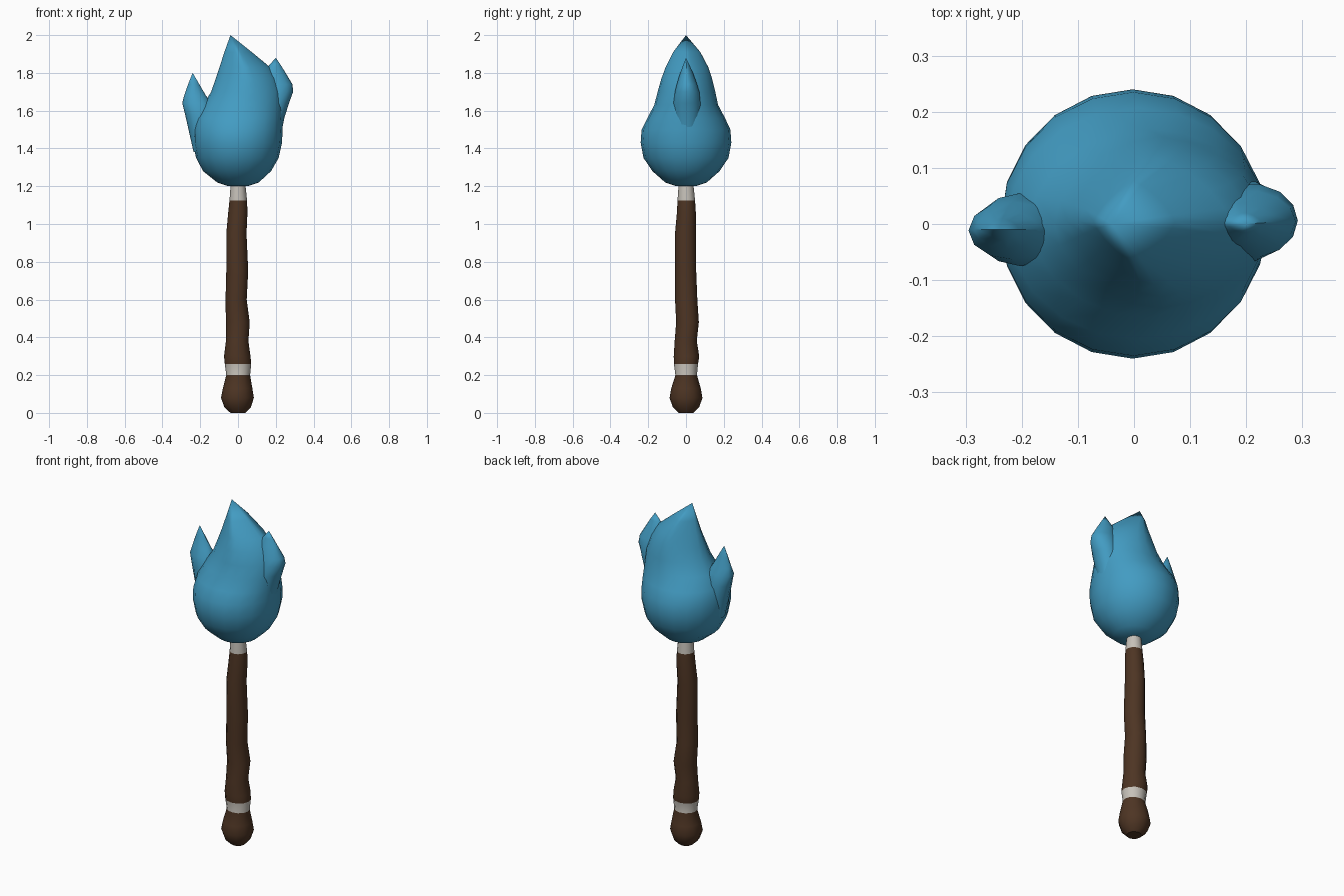
import bpy
import bmesh
import math

if "Cube" in bpy.data.objects:
    bpy.data.objects.remove(bpy.data.objects["Cube"], do_unlink=True)


def make_material(name, rgb):
    mat = bpy.data.materials.new(name)
    mat.use_nodes = True
    colour = (*rgb, 1.0)
    mat.diffuse_color = colour
    mat.node_tree.nodes["Principled BSDF"].inputs["Base Color"].default_value = colour
    return mat


flame_blue = make_material("flame blue", (0.055, 0.33, 0.54))
wood_brown = make_material("wood brown", (0.075, 0.035, 0.017))
wrap_cream = make_material("wrap cream", (0.56, 0.53, 0.48))


def power(value, exponent):
    return math.copysign(abs(value) ** exponent, value)


def loft(name, rings, sides, materials, tip=None, sharp=40):
    """Skin rings of (z, x min, x max, y min, y max, squareness); 2 is an oval, 1 a diamond."""
    bm = bmesh.new()
    loops = []
    for z, x0, x1, y0, y1, square in rings:
        loop = []
        for i in range(sides):
            a = math.tau * i / sides
            x = (x0 + x1) / 2 + (x1 - x0) / 2 * power(math.cos(a), 2 / square)
            y = (y0 + y1) / 2 + (y1 - y0) / 2 * power(math.sin(a), 2 / square)
            loop.append(bm.verts.new((x, y, z)))
        loops.append(loop)
    for low, high in zip(loops, loops[1:]):
        for i in range(sides):
            j = (i + 1) % sides
            bm.faces.new((low[i], low[j], high[j], high[i]))
    bm.faces.new(loops[0][::-1])
    if tip:
        point = bm.verts.new(tip)
        for i in range(sides):
            bm.faces.new((loops[-1][i], loops[-1][(i + 1) % sides], point))
    else:
        bm.faces.new(loops[-1])
    bmesh.ops.recalc_face_normals(bm, faces=bm.faces)
    mesh = bpy.data.meshes.new(name)
    bm.to_mesh(mesh)
    bm.free()
    for mat in materials:
        mesh.materials.append(mat)
    obj = bpy.data.objects.new(name, mesh)
    bpy.context.collection.objects.link(obj)
    bpy.ops.object.select_all(action="DESELECT")
    obj.select_set(True)
    bpy.context.view_layer.objects.active = obj
    bpy.ops.object.shade_smooth_by_angle(angle=math.radians(sharp))
    return obj


# Gnarled handle with a rounded pommel and two pale wraps
handle = loft("handle", [
    (0.0, -.04, .04, -.04, .04, 2),
    (.03, -.072, .068, -.07, .07, 2),
    (.08, -.09, .084, -.087, .087, 2),
    (.13, -.08, .076, -.078, .078, 2),
    (.20, -.062, .064, -.056, .058, 2),
    (.26, -.07, .07, -.064, .064, 2),
    (.30, -.074, .066, -.065, .07, 2),
    (.38, -.064, .055, -.06, .057, 2),
    (.48, -.064, .062, -.052, .068, 2),
    (.60, -.066, .046, -.058, .06, 2),
    (.75, -.062, .054, -.057, .054, 2),
    (.95, -.062, .045, -.058, .053, 2),
    (1.06, -.052, .05, -.048, .052, 2),
    (1.125, -.045, .048, -.045, .048, 2),
    (1.22, -.038, .038, -.038, .038, 2),
], 12, [wood_brown, wrap_cream])
for face in handle.data.polygons:
    z = face.center.z
    face.material_index = int(.20 < z < .26 or z > 1.125)

# Main flame: round bowl narrowing to a ridged peak
loft("flame_body", [
    (1.20, -.05, .05, -.05, .05, 2),
    (1.22, -.11, .11, -.11, .11, 2),
    (1.28, -.185, .175, -.178, .178, 2),
    (1.35, -.222, .215, -.225, .225, 2),
    (1.43, -.238, .233, -.24, .24, 2),
    (1.50, -.238, .236, -.235, .235, 2),
    (1.56, -.225, .238, -.205, .207, 2),
    (1.63, -.185, .24, -.168, .17, 1.9),
    (1.70, -.142, .235, -.15, .155, 1.75),
    (1.77, -.118, .21, -.13, .138, 1.6),
    (1.83, -.098, .17, -.108, .118, 1.45),
    (1.91, -.072, .073, -.068, .076, 1.3),
], 20, [flame_blue], (-.04, 0, 2.0), 50)

# Small side tongues
loft("right_tongue", [
    (1.38, -.235, -.14, -.06, .04, 2),
    (1.50, -.262, -.13, -.075, .055, 2),
    (1.58, -.28, -.125, -.075, .055, 2),
    (1.64, -.295, -.14, -.063, .04, 2),
    (1.68, -.285, -.17, -.045, .025, 1.8),
    (1.74, -.264, -.205, -.03, .01, 1.6),
], 12, [flame_blue], (-.24, -.01, 1.80), 50)

loft("left_tongue", [
    (1.46, .13, .225, -.05, .06, 2),
    (1.56, .13, .245, -.065, .075, 2),
    (1.64, .13, .27, -.068, .078, 2),
    (1.70, .12, .292, -.06, .072, 2),
    (1.74, .12, .288, -.05, .06, 1.9),
    (1.80, .13, .252, -.032, .038, 1.7),
    (1.84, .165, .227, -.016, .02, 1.6),
], 14, [flame_blue], (.20, 0, 1.88), 50)
